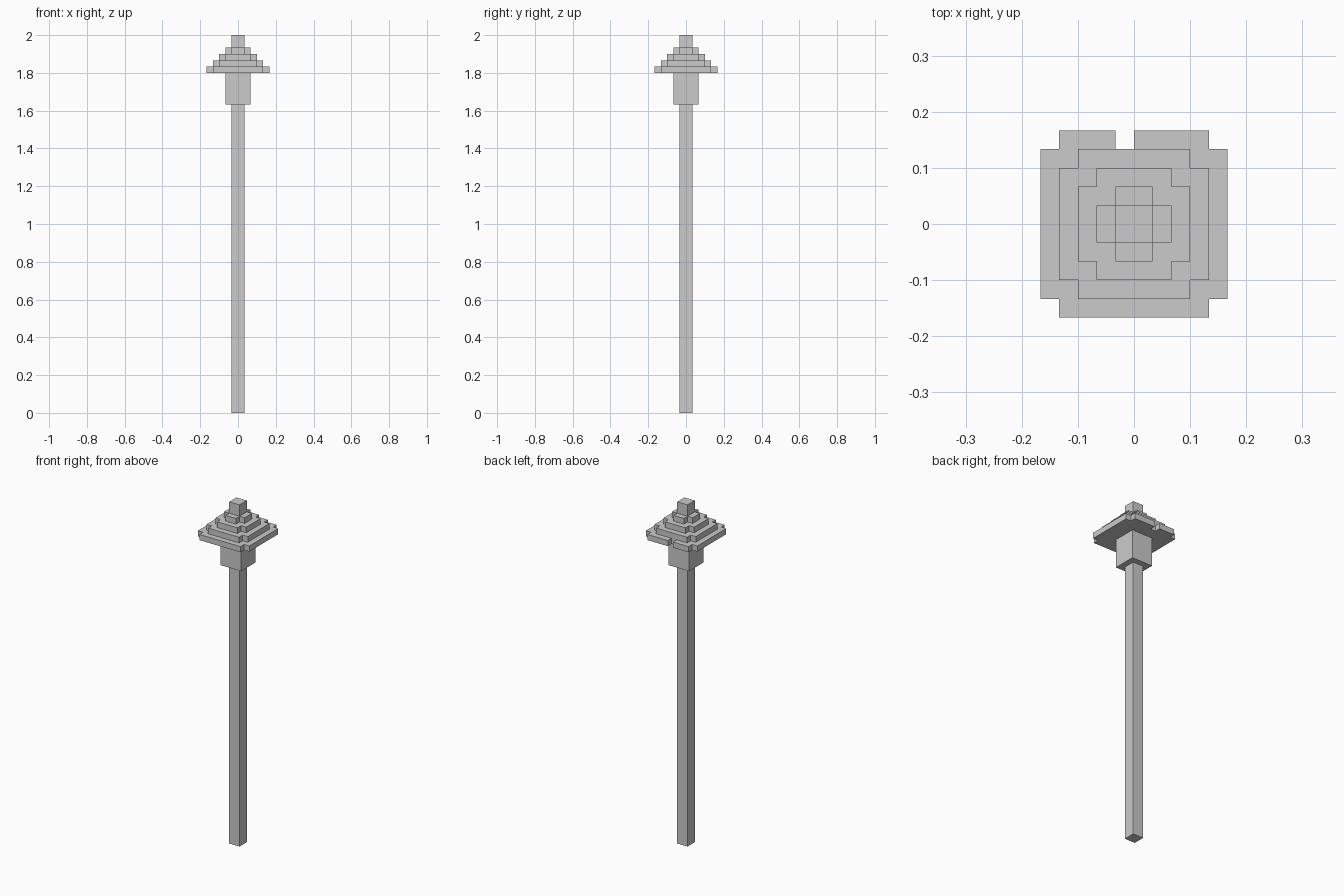
import bpy, bmesh

if "Cube" in bpy.data.objects:
    bpy.data.objects.remove(bpy.data.objects["Cube"])

U = 1 / 30  # size of one grid step


def prism(name, outline, z0, z1):
    """Extrude a closed outline (grid steps) from z0 up to z1."""
    bm = bmesh.new()
    base = bm.faces.new([bm.verts.new((x * U, y * U, z0 * U)) for x, y in outline])
    top = bmesh.ops.extrude_face_region(bm, geom=[base], use_keep_orig=True)
    verts = [v for v in top["geom"] if isinstance(v, bmesh.types.BMVert)]
    bmesh.ops.translate(bm, verts=verts, vec=(0, 0, (z1 - z0) * U))
    bmesh.ops.recalc_face_normals(bm, faces=bm.faces)
    mesh = bpy.data.meshes.new(name)
    bm.to_mesh(mesh)
    bm.free()
    bpy.context.collection.objects.link(bpy.data.objects.new(name, mesh))


def square(r):
    return [(-r, -r), (r, -r), (r, r), (-r, r)]


def stepped(r, notch=()):
    """Square outline with one-step corners removed and an optional back notch."""
    i = r - 1
    return [(-i, -r), (i, -r), (i, -i), (r, -i), (r, i), (i, i), (i, r),
            *notch, (-i, r), (-i, i), (-r, i), (-r, -i), (-i, -i)]


# Post and lamp housing
prism("post", square(1), 0, 49)
prism("lamp_housing", square(2), 49, 54)

# Stepped roof, lowest tier has a small gap in its back edge
prism("roof_tier_1", stepped(5, [(0, 5), (0, 4), (-1, 4), (-1, 5)]), 54, 55)
for n, r in enumerate((4, 3, 2), start=2):
    prism(f"roof_tier_{n}", stepped(r), 53 + n, 54 + n)

# Finial
prism("finial", square(1), 58, 60)
